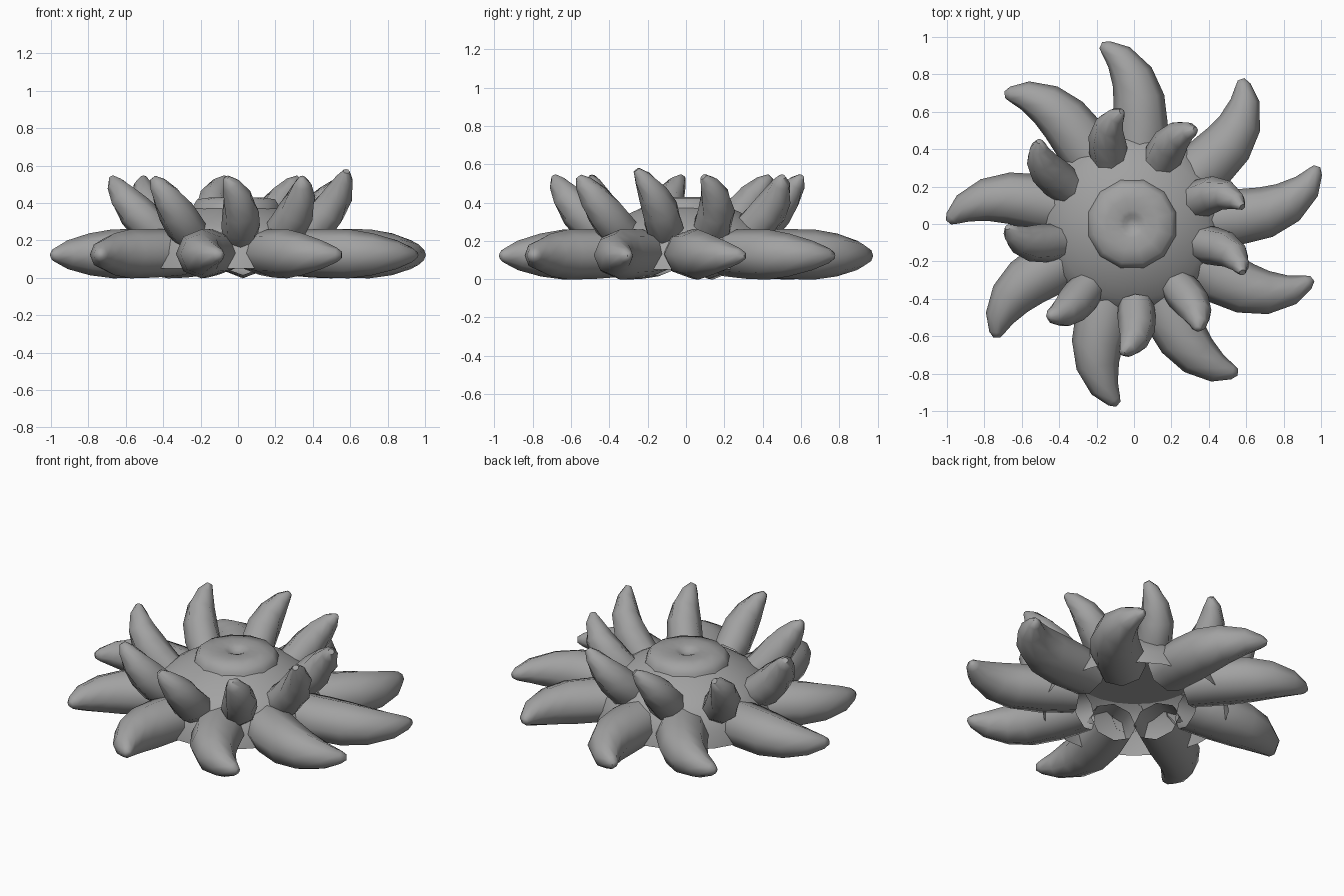
import bpy, bmesh
from math import radians, sin, cos, pi
from mathutils import Vector

cube = bpy.data.objects.get("Cube")
if cube:
    bpy.data.objects.remove(cube)

GREY = (0.36, 0.36, 0.36, 1)
mat = bpy.data.materials.new("plain_grey")
mat.use_nodes = True
mat.diffuse_color = GREY
mat.node_tree.nodes["Principled BSDF"].inputs["Base Color"].default_value = GREY


def loft(name, rings, cap, sharp_angle):
    """Skin a list of closed rings; the last ring may be capped."""
    bm = bmesh.new()
    loops = [[bm.verts.new(p) for p in ring] for ring in rings]
    n = len(loops[0])
    for a, b in zip(loops, loops[1:]):
        for i in range(n):
            j = (i + 1) % n
            bm.faces.new((a[i], a[j], b[j], b[i]))
    if cap:
        bm.faces.new(loops[-1])
    bmesh.ops.recalc_face_normals(bm, faces=bm.faces)
    mesh = bpy.data.meshes.new(name)
    bm.to_mesh(mesh)
    bm.free()
    obj = bpy.data.objects.new(name, mesh)
    bpy.context.collection.objects.link(obj)
    mesh.materials.append(mat)
    bpy.ops.object.select_all(action='DESELECT')
    obj.select_set(True)
    bpy.context.view_layer.objects.active = obj
    bpy.ops.object.shade_smooth_by_angle(angle=radians(sharp_angle))


def lathe(name, profile, sides, cap, sharp_angle):
    rings = []
    for r, z in profile:
        angles = [2 * pi * (i + 0.5) / sides for i in range(sides)]
        rings.append([(r * cos(a) - 0.01, r * sin(a), z) for a in angles])
    loft(name, rings, cap, sharp_angle)


def horn(name, path, sides=8):
    """Tapered tube, open at the root; path holds (point, half width, half height)."""
    pts = [p for p, _, _ in path]
    rings = []
    for k, (p, w, h) in enumerate(path):
        t = (pts[min(k + 1, len(pts) - 1)] - pts[max(k - 1, 0)]).normalized()
        side = t.cross(Vector((0, 0, 1))).normalized()
        up = side.cross(t)
        rings.append([p + side * w * cos(2 * pi * i / sides) + up * h * sin(2 * pi * i / sides)
                      for i in range(sides)])
    loft(name, rings, True, 60)


def polar(r, degrees, z, centre=(0, 0)):
    a = radians(degrees)
    return Vector((centre[0] + r * cos(a), centre[1] + r * sin(a), z))


# Domed body, open underneath, with a flat ceiling inside
lathe("body_dome", [(0.53, 0.05), (0.51, 0.14), (0.455, 0.235), (0.405, 0.28),
                    (0.335, 0.325), (0.24, 0.37), (0.20, 0.38)], 24, False, 40)
lathe("inner_ceiling", [(0.37, 0.295), (0.05, 0.295)], 24, True, 40)

# Raised centre disc with a dimple
lathe("centre_disc", [(0.245, 0.36), (0.238, 0.385), (0.215, 0.42), (0.14, 0.43),
                      (0.075, 0.429), (0.05, 0.42), (0.03, 0.408), (0.01, 0.404)], 12, True, 60)

# Large flat horns, swirling anticlockwise: (radius, angle before tip, half width, half height)
LARGE = [(0.33, -15.5, 0.137, 0.12), (0.42, -15, 0.143, 0.125), (0.52, -14.5, 0.15, 0.13),
         (0.68, -13, 0.137, 0.131), (0.80, -10, 0.115, 0.112), (0.91, -5.5, 0.078, 0.077),
         (0.97, -1.5, 0.04, 0.04), (0.987, 0, 0.018, 0.018)]
# (tip angle, reach, curl)
large_horns = [(100.5, 0.985, 0.98), (135, 0.99, 0.86), (179.5, 1.005, 0.86),
               (219.6, 0.965, 0.84), (265, 0.98, 0.93), (305, 0.98, 0.9),
               (343, 1.01, 1), (17.5, 1.04, 0.95), (53.5, 0.975, 1)]
for n, (tip, reach, curl) in enumerate(large_horns):
    path = [(polar(r * reach, tip + d * curl, 0.142 - 0.02 * r), w, h) for r, d, w, h in LARGE]
    horn(f"large_horn_{n + 1}", path)

# Small upright horns, hooked clockwise: (radius, height, share of lean, half thickness)
SMALL = [(0.385, 0.235, 0, 0.095), (0.45, 0.28, 0.03, 0.103), (0.52, 0.355, 0.12, 0.098),
         (0.58, 0.43, 0.38, 0.079), (0.625, 0.50, 0.75, 0.048), (0.645, 0.535, 1, 0.018)]
# (root angle, lean, reach, extra height)
small_horns = [(104, 11, 1.01, 0), (66, 9, 1.02, 0), (26, 13, 0.97, 0), (-8, 11, 1, 0.035),
               (-47, 7, 0.98, 0), (-84, 9, 0.99, 0), (-127, 7, 0.95, 0), (-173, 10, 1, 0),
               (143, 9, 1.06, 0)]
for n, (root, lean, reach, lift) in enumerate(small_horns):
    path = [(polar(r * reach, root - lean * s, z + lift * s, (-0.03, -0.05)), w, w)
            for r, z, s, w in SMALL]
    horn(f"small_horn_{n + 1}", path)
